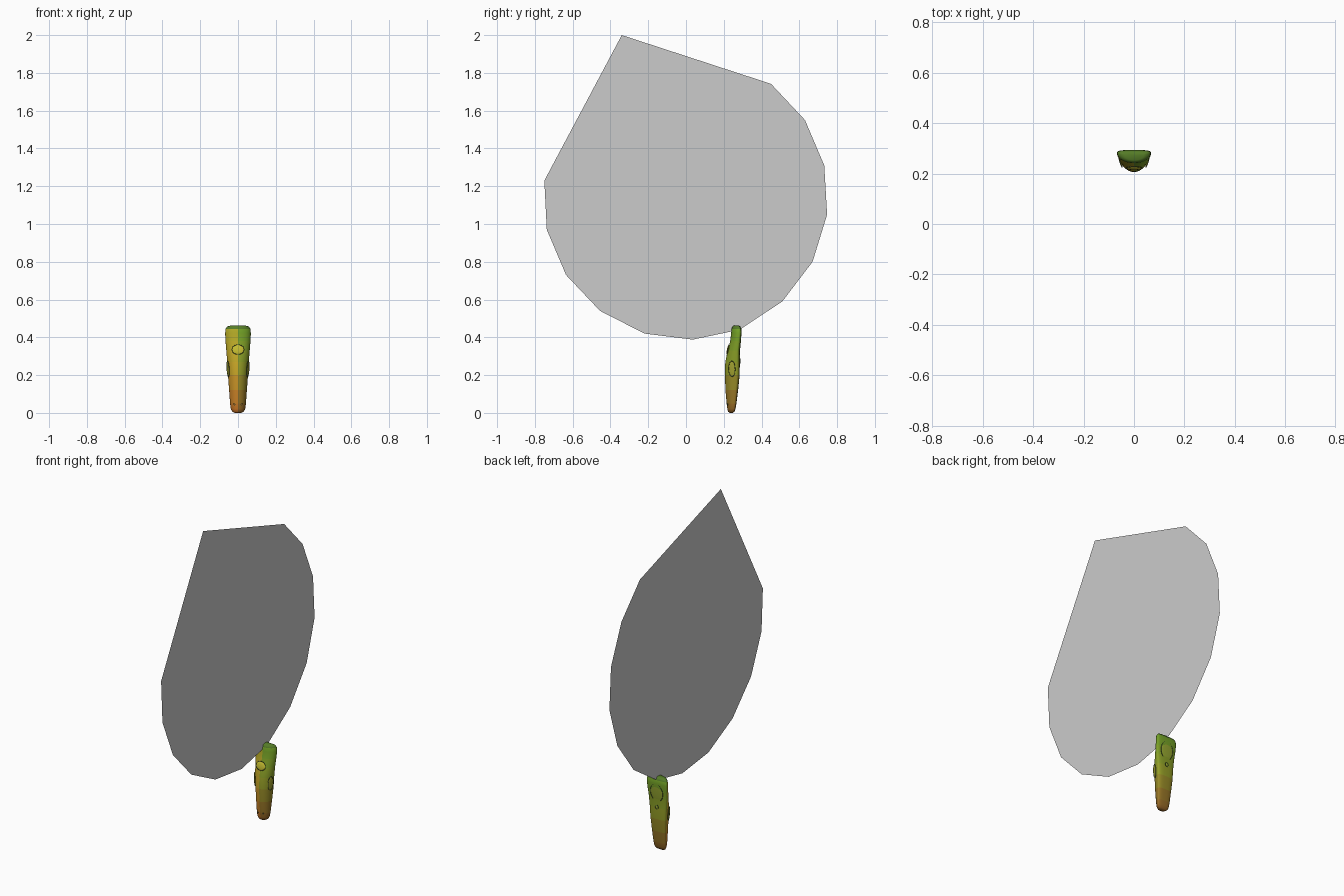
import bpy, bmesh, math
from mathutils import Vector, Matrix

if "Cube" in bpy.data.objects:
    bpy.data.objects.remove(bpy.data.objects["Cube"])


def material(name, rgb):
    m = bpy.data.materials.get(name) or bpy.data.materials.new(name)
    m.diffuse_color = (*rgb, 1)
    m.use_nodes = True
    m.node_tree.nodes["Principled BSDF"].inputs["Base Color"].default_value = m.diffuse_color
    return m


def finish(bm, name, mats=()):
    me = bpy.data.meshes.new(name)
    bm.to_mesh(me)
    bm.free()
    ob = bpy.data.objects.new(name, me)
    bpy.context.collection.objects.link(ob)
    for m in mats:
        me.materials.append(m)
    return ob


def smooth(ob, angle=50):
    bpy.ops.object.select_all(action='DESELECT')
    ob.select_set(True)
    bpy.context.view_layer.objects.active = ob
    bpy.ops.object.shade_smooth_by_angle(angle=math.radians(angle))


# Thin upright panel: a single flat polygon in the x = 0 plane
outline = [(-.34, 2.0), (.45, 1.742), (.63, 1.55), (.732, 1.31), (.747, 1.05),
           (.67, .80), (.51, .59), (.283, .44), (.035, .388), (-.22, .42),
           (-.455, .54), (-.635, .73), (-.737, .97), (-.75, 1.23)]
bm = bmesh.new()
bm.faces.new([bm.verts.new((0, y, z)) for y, z in outline])
finish(bm, "flat_panel")

# Handle body: D-shaped sections (z, half width, front y, back y)
rings = [(0, .018, .231, .248), (.006, .030, .223, .256), (.02, .038, .219, .262),
         (.05, .042, .215, .267), (.12, .047, .209, .276), (.2, .053, .206, .284),
         (.27, .057, .208, .285), (.33, .062, .221, .285), (.38, .066, .234, .290),
         (.42, .068, .239, .294), (.445, .066, .241, .293), (.457, .058, .246, .288),
         (.462, .040, .253, .280)]
N = 32


def section(z, w, yf, yb):
    mid = yb - .22 * (yb - yf)
    pts = []
    for i in range(N):
        a = 2 * math.pi * i / N
        c, s = math.cos(a), math.sin(a)
        if s < 0:
            pts.append((w * c, mid + (mid - yf) * s, z))
        else:
            pts.append((w * math.copysign(abs(c) ** .75, c), mid + (yb - mid) * s ** .7, z))
    return pts


# Colour bands run brown to olive to green; the front left side is warmer
def band_colour(t, warm):
    lo, mid, hi = (.32, .13, .02), (.30, .34, .02), (.17, .36, .02)
    a, b, u = (lo, mid, t * 2) if t < .5 else (mid, hi, t * 2 - 1)
    r, g, bl = (p + (q - p) * u for p, q in zip(a, b))
    return (r + .28, g + .04, bl) if warm else (r, g, bl)


bands = len(rings) - 1
mats = [material(f"body_{'warm' if k else 'green'}_{i}", band_colour(rings[i][0] / .40 if rings[i][0] < .4 else 1, k))
        for k in (0, 1) for i in range(bands)]
mats.append(material("dark_green", (.09, .20, .02)))
bm = bmesh.new()
loops = [[bm.verts.new(p) for p in section(*r)] for r in rings]
for b in range(bands):
    for i in range(N):
        j = (i + 1) % N
        f = bm.faces.new((loops[b][i], loops[b][j], loops[b + 1][j], loops[b + 1][i]))
        warm = N // 2 <= i < N * 3 // 4
        f.material_index = len(mats) - 1 if b >= bands - 2 else b + bands * warm
bm.faces.new(loops[0][::-1])
bm.faces.new(loops[-1]).material_index = len(mats) - 1
smooth(finish(bm, "handle_body", mats), 60)

dark = material("seam_dark", (.04, .07, .02))


# Button: shallow dome plus a thin dark seam around it, facing a given normal
def button(name, loc, normal, rx, rz, colour, height=.006):
    n = Vector(normal).normalized()
    side = Vector((0, 0, 1)).cross(n).normalized()
    up = n.cross(side)
    frame = Matrix((side, up, n)).transposed().to_4x4()
    frame.translation = loc
    bm = bmesh.new()
    bmesh.ops.create_uvsphere(bm, u_segments=24, v_segments=10, radius=1)
    bmesh.ops.transform(bm, verts=bm.verts, matrix=frame @ Matrix.Diagonal((rx, rz, height, 1)))
    smooth(finish(bm, name, [material(name.split("__")[0], colour)]))
    bm = bmesh.new()
    seg, sec, t = 32, 6, .0016
    grid = []
    for i in range(seg):
        a = 2 * math.pi * i / seg
        row = []
        for k in range(sec):
            q = 2 * math.pi * k / sec
            d = t * math.cos(q)
            p = Vector(((rx + d) * math.cos(a), (rz + d) * math.sin(a), .001 + t * math.sin(q)))
            row.append(bm.verts.new(frame @ p))
        grid.append(row)
    for i in range(seg):
        for k in range(sec):
            i2, k2 = (i + 1) % seg, (k + 1) % sec
            bm.faces.new((grid[i][k], grid[i2][k], grid[i2][k2], grid[i][k2]))
    smooth(finish(bm, name + "_seam", [dark]))


yellow, olive = (.55, .50, .03), (.30, .38, .03)
button("front_button", (0, .2225, .335), (0, -1, .22), .032, .026, yellow)
button("back_pad", (0, .2865, .365), (0, 1, -.09), .042, .056, olive, .003)
button("back_dot", (0, .285, .275), (0, 1, 0), .010, .012, olive, .003)
for s, side in ((1, "right"), (-1, "left")):
    button(f"side_button__{side}", (s * .052, .243, .233), (s, -.35, -.06), .018, .042, (.36, .36, .03), .004)
    button(f"foot_dot__{side}", (s * .018, .221, .045), (s * .3, -1, -.1), .004, .004, (.3, .1, .02), .002)
